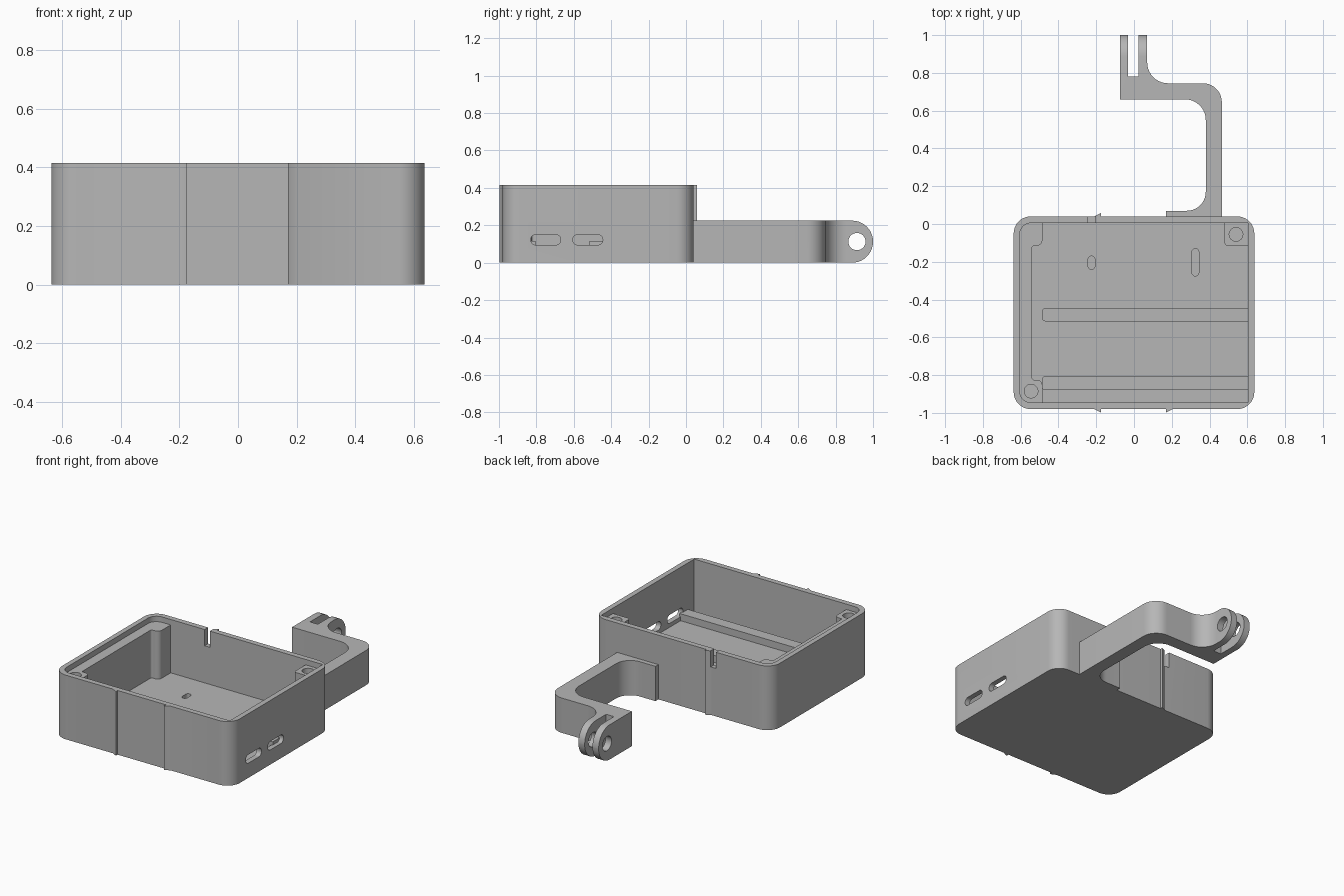
import bpy, bmesh, math
from mathutils import Vector, Matrix

cube = bpy.data.objects.get("Cube")
if cube:
    bpy.data.objects.remove(cube, do_unlink=True)

GREY = (0.47, 0.47, 0.47, 1)
grey = bpy.data.materials.new("plain_grey")
grey.use_nodes = True
grey.diffuse_color = GREY
grey.node_tree.nodes["Principled BSDF"].inputs["Base Color"].default_value = GREY


def rounded(points, steps=10):
    """Outline from (x, y, corner radius) points, each corner replaced by an arc."""
    out = []
    for i, (x, y, r) in enumerate(points):
        p = Vector((x, y))
        if r == 0:
            out.append(p)
            continue
        a = (Vector(points[i - 1][:2]) - p).normalized()
        b = (Vector(points[(i + 1) % len(points)][:2]) - p).normalized()
        half = a.angle(b) / 2
        centre = p + (a + b).normalized() * (r / math.sin(half))
        start = p + a * (r / math.tan(half)) - centre
        end = p + b * (r / math.tan(half)) - centre
        sweep = start.angle_signed(end)
        for k in range(steps + 1):
            out.append(centre + Matrix.Rotation(-sweep * k / steps, 2) @ start)
    return out


def rect(x0, x1, y0, y1, r=0):
    return [(x0, y0, r), (x1, y0, r), (x1, y1, r), (x0, y1, r)]


def prism(name, points, low, high, sideways=False):
    """Extrude an outline along z, or along x (outline read as y, z) when sideways."""
    bm = bmesh.new()
    place = (lambda p: (low, p.x, p.y)) if sideways else (lambda p: (p.x, p.y, low))
    face = bm.faces.new([bm.verts.new(place(p)) for p in rounded(points)])
    moved = bmesh.ops.extrude_face_region(bm, geom=[face])["geom"]
    step = Vector((high - low, 0, 0) if sideways else (0, 0, high - low))
    bmesh.ops.translate(bm, vec=step, verts=[v for v in moved if isinstance(v, bmesh.types.BMVert)])
    bmesh.ops.recalc_face_normals(bm, faces=bm.faces)
    mesh = bpy.data.meshes.new(name)
    bm.to_mesh(mesh)
    bm.free()
    mesh.materials.append(grey)
    obj = bpy.data.objects.new(name, mesh)
    bpy.context.collection.objects.link(obj)
    return obj


def combine(target, tool, operation="DIFFERENCE"):
    tool.hide_render = True
    mod = target.modifiers.new("combine", "BOOLEAN")
    mod.operation, mod.solver, mod.object = operation, "EXACT", tool
    bpy.context.view_layer.objects.active = target
    bpy.ops.object.modifier_apply(modifier=mod.name)
    bpy.data.objects.remove(tool, do_unlink=True)


def disc(x, y, r):
    return rect(x - r, x + r, y - r, y + r, r * 0.999)


def smooth(obj):
    bpy.ops.object.select_all(action="DESELECT")
    obj.select_set(True)
    bpy.context.view_layer.objects.active = obj
    bpy.ops.object.shade_smooth_by_angle(angle=math.radians(30))


FLOOR, LEDGE, TOP = 0.07, 0.38, 0.415
ARM_TOP = 0.225

# Open tray with rounded corners
tray = prism("tray", rect(-0.637, 0.637, -0.98, 0.04, 0.09), 0, TOP)

# Raised guide ridges on the outer walls
for x, y, side, out in ((-0.175, -0.98, -1, -1), (0.17, -0.98, 1, -1), (-0.175, 0.04, -1, 1)):
    tip = y + out * 0.018
    ridge = [(x, y - out * 0.01, 0), (x, tip, 0), (x + side * 0.035, y, 0),
             (x + side * 0.035, y - out * 0.01, 0)]
    combine(tray, prism("ridge", ridge, 0, TOP), "UNION")

# Lid recess, rounded on one side only
combine(tray, prism("lid_recess", [(-0.605, -0.945, 0.06), (0.603, -0.945, 0),
                                   (0.603, 0.005, 0), (-0.605, 0.005, 0.06)], LEDGE, 0.5))

# Main cavity, leaving the corner posts standing
cavity = [(-0.485, -0.945, 0), (0.603, -0.945, 0), (0.603, -0.115, 0), (0.48, -0.115, 0.015),
          (0.48, 0.005, 0), (-0.485, 0.005, 0), (-0.485, -0.115, 0.03), (-0.54, -0.115, 0.012),
          (-0.54, -0.825, 0.012), (-0.485, -0.825, 0.03)]
combine(tray, prism("cavity", cavity, FLOOR, 0.5))

# Screw holes in two posts
for x, y in ((0.54, -0.055), (-0.545, -0.885)):
    combine(tray, prism("screw_hole", disc(x, y, 0.036), 0.15, 0.5))

# Shallow recesses in the floor
for x, y0, y1 in ((-0.225, -0.24, -0.17), (0.325, -0.275, -0.13)):
    combine(tray, prism("floor_recess", rect(x - 0.018, x + 0.018, y0, y1, 0.0175), 0.03, 0.1))

# Port openings in the side wall
for y in (-0.83, -0.605):
    combine(tray, prism("port", rect(y, y + 0.16, 0.095, 0.15, 0.026), 0.55, 0.7, True))

# Cable notch in the back wall
combine(tray, prism("cable_notch", rect(-0.243, -0.205, -0.02, 0.08), 0.31, 0.5))

# Support rails on the floor
for y0, y1 in ((-0.515, -0.445), (-0.88, -0.805)):
    rail = rect(-0.485, 0.61, y0, y1)
    rail[0], rail[3] = (-0.485, y0, 0.015), (-0.485, y1, 0.015)
    combine(tray, prism("rail", rail, FLOOR - 0.01, 0.115), "UNION")
smooth(tray)

# Cranked mounting arm
arm = prism("mounting_arm", [
    (0.465, 0.03, 0), (0.465, 0.745, 0.1), (0.07, 0.745, 0.11), (0.07, 1.0, 0),
    (-0.075, 1.0, 0), (-0.075, 0.66, 0), (0.38, 0.66, 0.11), (0.38, 0.07, 0.1),
    (0.17, 0.07, 0), (0.17, 0.03, 0)], 0, ARM_TOP)

# Rounded fork end with a slot and a pivot hole
end_shape = rect(-0.1, 1.0, 0, ARM_TOP)
end_shape[1], end_shape[2] = (1.0, 0, 0.112), (1.0, ARM_TOP, 0.112)
combine(arm, prism("end_shape", end_shape, -0.3, 0.7, True), "INTERSECT")
combine(arm, prism("fork_slot", rect(-0.031, 0.025, 0.78, 1.1), -0.1, 0.4))
combine(arm, prism("pivot_hole", disc(0.914, 0.113, 0.046), -0.2, 0.2, True))
smooth(arm)
